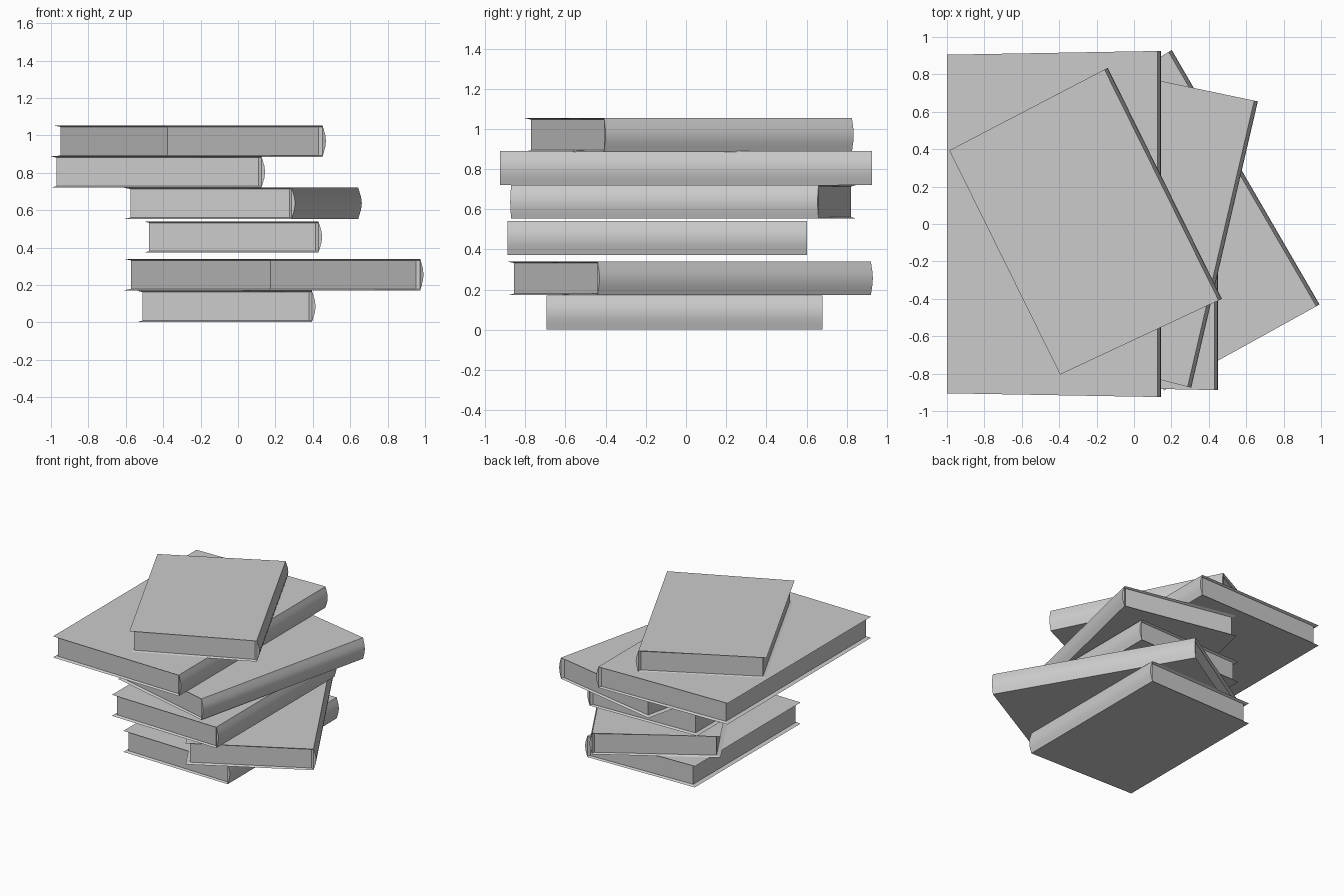
import bpy, bmesh, math

if "Cube" in bpy.data.objects:
    bpy.data.objects.remove(bpy.data.objects["Cube"])

T = 0.168  # thickness of each book


def loft(bm, bottom, top):
    """Closed solid between two matching point rings."""
    a = [bm.verts.new(p) for p in bottom]
    b = [bm.verts.new(p) for p in top]
    n = len(a)
    bm.faces.new(a[::-1])
    bm.faces.new(b)
    for i in range(n):
        j = (i + 1) % n
        bm.faces.new((a[i], a[j], b[j], b[i]))


def finish(bm, name, place):
    bmesh.ops.recalc_face_normals(bm, faces=bm.faces)
    me = bpy.data.meshes.new(name)
    bm.to_mesh(me)
    bm.free()
    ob = bpy.data.objects.new(name, me)
    bpy.context.collection.objects.link(ob)
    x, y, z, ang = place
    ob.location = (x, y, z)
    ob.rotation_euler = (0, 0, math.radians(ang))
    return ob


def outline(pts, z):
    """Mirror an outline across the x axis into a full ring at height z."""
    return [(x, -y, z) for x, y in pts] + [(x, y, z) for x, y in reversed(pts)]


def book(i, place, width, length):
    h = length / 2
    cover = [(-width, h - 0.02), (-0.02, h)]
    pages = [(-width + 0.03, h - 0.043), (-0.036, h - 0.018), (-0.018, h - 0.001)]
    root = [(-width + 0.03, h - 0.043), (-0.02, h - 0.01)]

    # page block, flaring out to meet the spine
    bm = bmesh.new()
    loft(bm, outline(pages, 0.008), outline(pages, T - 0.008))
    finish(bm, f"pages_{i}", place)

    # covers with thin bevelled overhang
    for name, zo, zi in (("lower", 0, 0.008), ("upper", T, T - 0.008)):
        bm = bmesh.new()
        loft(bm, outline(cover, zo), outline(root, zi))
        finish(bm, f"{name}_cover_{i}", place)

    # rounded spine
    half = [(-0.02, 0), (-0.012, 0.026), (-0.004, 0.052)]
    prof = half + [(0, T / 2)] + [(x, T - z) for x, z in reversed(half)]
    bm = bmesh.new()
    loft(bm, [(x, -h, z) for x, z in prof], [(x, h, z) for x, z in prof])
    ob = finish(bm, f"spine_{i}", place)
    bpy.ops.object.select_all(action='DESELECT')
    ob.select_set(True)
    bpy.context.view_layer.objects.active = ob
    bpy.ops.object.shade_smooth_by_angle(angle=math.radians(35))


# spine midpoint x, y, base z, turn; then width and spine length
books = [
    ((0.415, -0.007, 0.002, 0), 0.955, 1.375),
    ((0.597, 0.250, 0.172, 30.15), 0.95, 1.573),
    ((0.45, -0.143, 0.373, 0), 0.955, 1.49),
    ((0.484, -0.110, 0.553, -13.1), 0.945, 1.571),
    ((0.145, 0.0, 0.721, 0), 1.145, 1.85),
    ((0.165, 0.2175, 0.886, 26.3), 0.955, 1.377),
]
for i, (place, w, l) in enumerate(books, 1):
    book(i, place, w, l)
